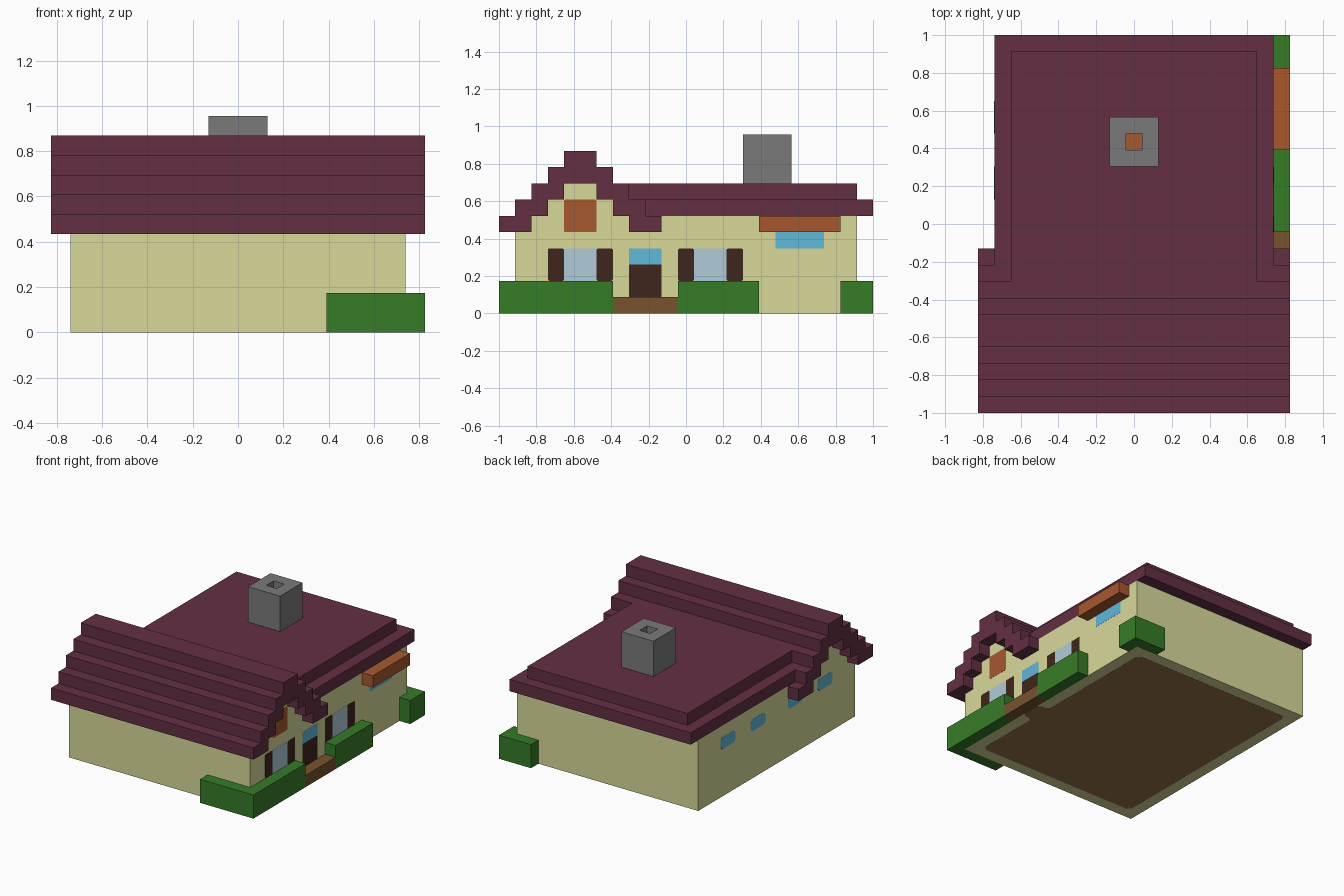
import bpy, bmesh
from mathutils import Vector

if "Cube" in bpy.data.objects:
    bpy.data.objects.remove(bpy.data.objects["Cube"])

U = 2 / 23                 # one block
X0, Y0 = -9.5 * U, -1.0    # block grid origin
T = 0.002                  # thickness of flat plates


def material(name, rgb):
    m = bpy.data.materials.new(name)
    lin = [((c / 255 + 0.055) / 1.055) ** 2.4 for c in rgb]
    m.diffuse_color = (*lin, 1)
    m.use_nodes = True
    m.node_tree.nodes["Principled BSDF"].inputs["Base Color"].default_value = m.diffuse_color
    return m


ROOF = material("plum_roof", (99, 47, 68))
WALL = material("cream_wall", (216, 217, 154))
STONE = material("grey_stone", (122, 122, 122))
HEDGE = material("hedge_green", (54, 124, 39))
TERRA = material("terracotta", (167, 88, 47))
DARK = material("dark_wood", (64, 38, 29))
BLUE = material("blue_glass", (97, 184, 218))
PALE = material("pale_glass", (176, 204, 216))
EARTH = material("brown_earth", (119, 83, 47))
TIMBER = material("floor_timber", (150, 114, 72))


def finish(name, bm, *mats):
    bmesh.ops.recalc_face_normals(bm, faces=bm.faces)
    me = bpy.data.meshes.new(name)
    bm.to_mesh(me)
    bm.free()
    for m in mats:
        me.materials.append(m)
    ob = bpy.data.objects.new(name, me)
    bpy.context.collection.objects.link(ob)
    return ob


def place(i, j, k):
    return Vector((X0 + i * U, Y0 + j * U, k * U))


def prism(name, points, axis, lo, hi, mat):
    """Extrude a block-grid outline along x (outline in y, z) or z (outline in x, y)."""
    bm = bmesh.new()
    if axis == 'x':
        vs = [bm.verts.new(place(lo, a, b)) for a, b in points]
        step = Vector(((hi - lo) * U, 0, 0))
    else:
        vs = [bm.verts.new(place(a, b, lo)) for a, b in points]
        step = Vector((0, 0, (hi - lo) * U))
    face = bm.faces.new(vs)
    ext = bmesh.ops.extrude_face_region(bm, geom=[face])
    bmesh.ops.translate(bm, vec=step, verts=[g for g in ext['geom'] if isinstance(g, bmesh.types.BMVert)])
    return finish(name, bm, mat)


def clipped(points, c):
    """Cut every corner of an outline by c blocks."""
    out = []
    for n, p in enumerate(points):
        p = Vector(p)
        for q in (points[n - 1], points[(n + 1) % len(points)]):
            out.append(tuple(p + (Vector(q) - p).normalized() * c))
    return out


def rect(a, b):
    return [(a[0], b[0]), (a[1], b[0]), (a[1], b[1]), (a[0], b[1])]


def box(name, i, j, k, mat):
    return prism(name, rect(i, j), 'z', k[0], k[1], mat)


h = T / U / 2   # half plate thickness in blocks

# Walls with stepped gable infill
prism("walls", [(1, 0), (22, 0), (22, 6), (7, 6), (7, 7), (6, 7), (6, 8),
                (4, 8), (4, 7), (3, 7), (3, 6), (1, 6)], 'x', 1, 18, WALL)
# Floor seen from beneath, with the doorway notch
prism("floor", clipped([(2, 2), (17, 2), (17, 8), (18, 8), (18, 10), (17, 10),
                        (17, 21), (2, 21)], 0.3), 'z', -h, h, TIMBER)

# Stepped gable roof: one half outline, mirrored about the ridge
half = [(4, 10), (4, 9), (3, 9), (3, 8), (2, 8), (2, 7), (1, 7), (1, 6), (0, 6), (0, 5),
        (2, 5), (2, 6), (3, 6), (3, 7), (4, 7), (4, 8)]
prism("gable_roof", half + [(10 - j, k) for j, k in reversed(half)], 'x', 0, 19, ROOF)

# Two-step flat roof
box("flat_roof_lower", (1, 18), (8, 23), (6, 7), ROOF)
box("flat_roof_upper", (2, 17), (7, 22), (7, 8), ROOF)

# Chimney with a sunken flue and glowing bottom
chimney = box("chimney", (8, 11), (15, 18), (8, 11), STONE)
bm = bmesh.new()
bm.from_mesh(chimney.data)
bm.normal_update()
top = next(f for f in bm.faces if f.normal.z > 0.9)
bmesh.ops.inset_region(bm, faces=[top], thickness=U, use_even_offset=True)
ext = bmesh.ops.extrude_discrete_faces(bm, faces=[top])['faces'][0]
bmesh.ops.translate(bm, vec=(0, 0, -3 * U + T), verts=ext.verts)
ext.material_index = 1
bm.to_mesh(chimney.data)
bm.free()
chimney.data.materials.append(TERRA)

# Hedges and doorstep
prism("front_hedge", [(14, 0), (19, 0), (19, 7), (18, 7), (18, 1), (14, 1)], 'z', 0, 2, HEDGE)
box("middle_hedge", (18, 19), (11, 16), (0, 2), HEDGE)
prism("back_hedge", [(18, 21), (19, 21), (19, 23), (16, 23), (16, 22), (18, 22)], 'z', 0, 2, HEDGE)
box("doorstep", (18, 19), (7, 11), (0, 1), EARTH)

# Awning over the side window
box("awning", (18, 19), (16, 21), (5, 6), TERRA)


def plate(name, j, k, mat, i=18, clip=0):
    outline = rect(j, k)
    prism(name, clipped(outline, clip) if clip else outline, 'x', i - h, i + h, mat)


# Entrance side: shuttered windows, door, transom, loft panel, long window
for n, j in enumerate((4, 12)):
    plate(f"window_{n}", (j, j + 2), (2, 4), PALE)
    plate(f"shutter_left_{n}", (j - 1, j), (2, 4), DARK, clip=0.08)
    plate(f"shutter_right_{n}", (j + 2, j + 3), (2, 4), DARK, clip=0.08)
plate("door", (8, 10), (1, 3), DARK)
plate("door_transom", (8, 10), (3, 4), BLUE)
plate("loft_panel", (4, 6), (5, 7), TERRA, clip=0.06)
plate("long_window", (17, 20), (4, 5), BLUE)

# Opposite side: row of small high windows
for n, j in enumerate((4, 8, 13, 17)):
    plate(f"small_window_{n}", (j, j + 2), (4, 5), BLUE, i=1, clip=0.22)
